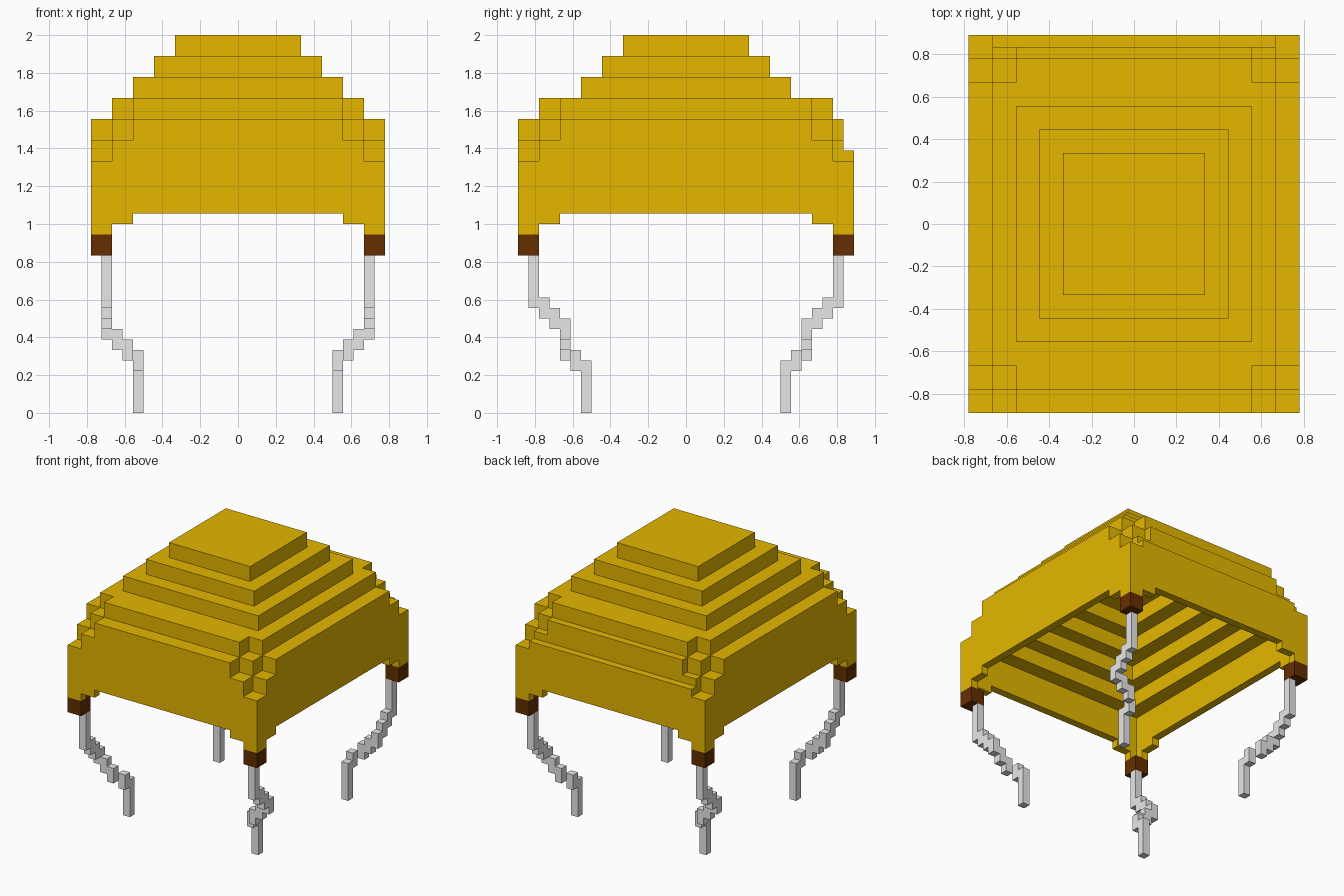
import bpy, bmesh
from mathutils import Vector

if "Cube" in bpy.data.objects:
    bpy.data.objects.remove(bpy.data.objects["Cube"])

U = 1 / 18  # size of one block cell


def material(name, rgb):
    m = bpy.data.materials.new(name)
    m.diffuse_color = (*rgb, 1)
    m.use_nodes = True
    m.node_tree.nodes["Principled BSDF"].inputs["Base Color"].default_value = m.diffuse_color
    return m


GOLD = material("gold cloth", (0.78, 0.475, 0.0))
BROWN = material("brown leather", (0.127, 0.028, 0.0))
GREY = material("light grey cord", (0.82, 0.82, 0.82))


def fill(boxes):
    """Cells covered by boxes given as x0, x1, y0, y1, z0, z1."""
    return {(x, y, z) for x0, x1, y0, y1, z0, z1 in boxes
            for x in range(x0, x1) for y in range(y0, y1) for z in range(z0, z1)}


def mirror(cells, sx, sy):
    return {(x if sx > 0 else -x - 1, y if sy > 0 else -y - 1, z) for x, y, z in cells}


def build(name, cells, mat):
    """Make one mesh from the outer skin of a set of cells."""
    bm = bmesh.new()
    cache = {}

    def vert(p):
        if p not in cache:
            cache[p] = bm.verts.new(Vector(p) * U)
        return cache[p]

    for c in sorted(cells):
        for axis in range(3):
            b, d = (axis + 1) % 3, (axis + 2) % 3
            for side in (0, 1):
                n = list(c)
                n[axis] += 1 if side else -1
                if tuple(n) in cells:
                    continue
                corners = []
                for i, j in ((0, 0), (1, 0), (1, 1), (0, 1)):
                    p = list(c)
                    p[axis] += side
                    p[b] += i
                    p[d] += j
                    corners.append(vert(tuple(p)))
                bm.faces.new(corners if side else corners[::-1])
    bmesh.ops.dissolve_limit(bm, angle_limit=0.01, verts=bm.verts[:], edges=bm.edges[:])
    me = bpy.data.meshes.new(name)
    bm.to_mesh(me)
    bm.free()
    me.materials.append(mat)
    ob = bpy.data.objects.new(name, me)
    bpy.context.collection.objects.link(ob)


QUADRANTS = {"front_left": (-1, -1), "front_right": (1, -1),
             "back_left": (-1, 1), "back_right": (1, 1)}

# Canopy quadrant: solid stepped roof and walls with stepped corners
quarter = fill([
    (0, 6, 0, 6, 17, 36), (0, 8, 0, 8, 17, 34), (0, 10, 0, 10, 17, 32),
    (0, 12, 0, 12, 17, 30), (0, 10, 0, 14, 17, 30), (0, 12, 0, 14, 17, 28),
    (12, 14, 0, 12, 19, 28), (12, 14, 12, 14, 18, 26), (12, 14, 14, 16, 17, 24),
    (0, 10, 14, 16, 19, 28), (10, 12, 14, 16, 18, 26),
])
# Hollow inside, stepping in evenly toward the top
quarter -= fill([
    (0, 13, 0, 15, 17, 23), (0, 11, 0, 13, 23, 25), (0, 9, 0, 11, 25, 27),
    (0, 7, 0, 9, 27, 29), (0, 5, 0, 7, 29, 31),
])
canopy = set().union(*(mirror(quarter, sx, sy) for sx, sy in QUADRANTS.values()))
# Upper back wall is set in by half a block
canopy -= fill([(-12, 12, 15, 16, 25, 28)])
build("canopy", canopy, GOLD)

# Corner fittings and the cords that step inward below them
fitting = fill([(12, 14, 14, 16, 15, 17)])
path = [(12, 14, 10, 15), (12, 13, 9, 11), (12, 12, 8, 10), (12, 11, 7, 9),
        (11, 11, 6, 8), (10, 11, 5, 7), (9, 10, 4, 6), (9, 9, 0, 5)]
cord = fill([(x, x + 1, y, y + 1, z0, z1) for x, y, z0, z1 in path])
for label, (sx, sy) in QUADRANTS.items():
    build(label + "_fitting", mirror(fitting, sx, sy), BROWN)
    build(label + "_cord", mirror(cord, sx, sy), GREY)
